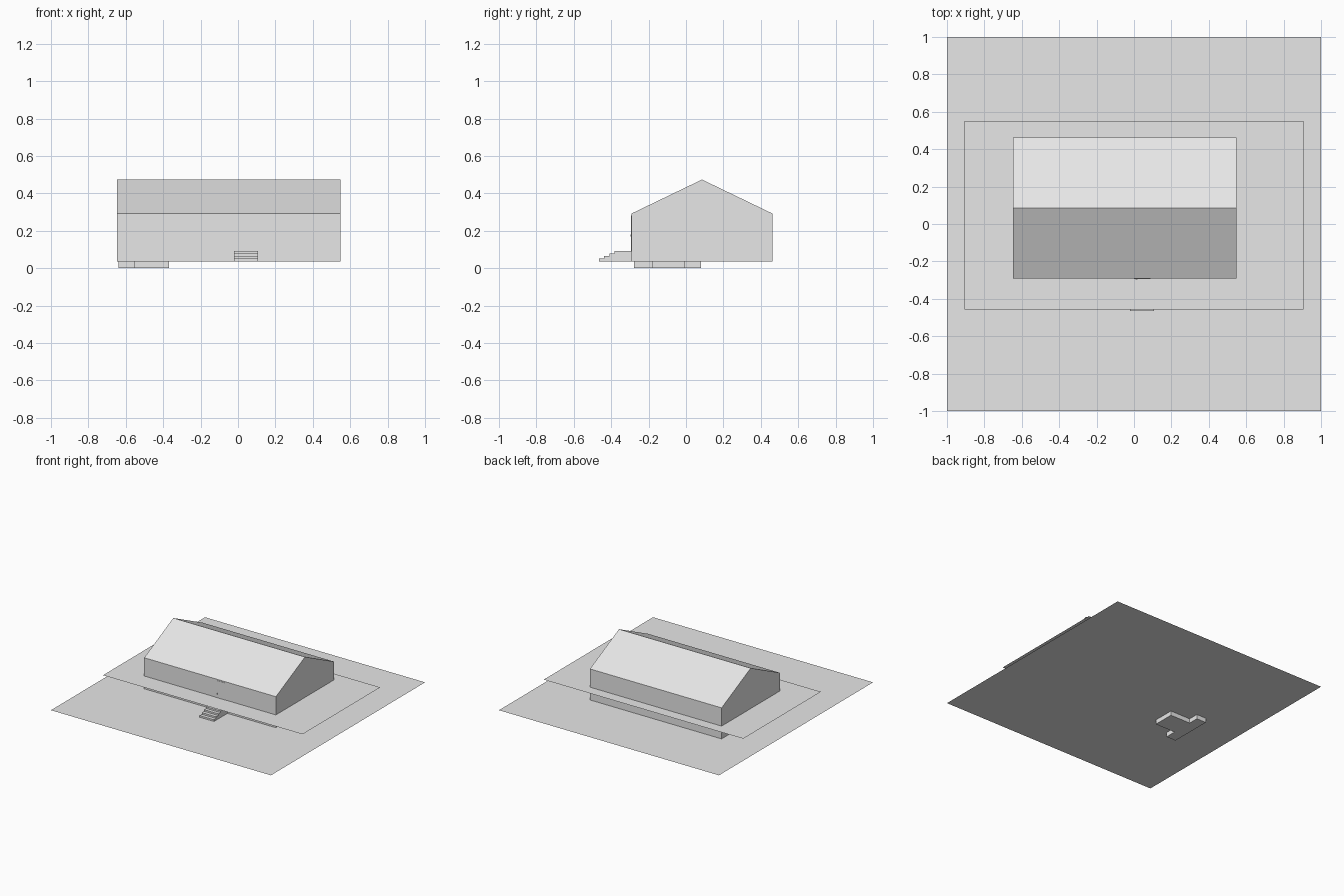
import bpy, bmesh
from mathutils import Vector

if "Cube" in bpy.data.objects:
    bpy.data.objects.remove(bpy.data.objects["Cube"])

grey = bpy.data.materials.new("plain_grey")
grey.diffuse_color = (0.8, 0.8, 0.8, 1)
grey.use_nodes = True
grey.node_tree.nodes["Principled BSDF"].inputs["Base Color"].default_value = grey.diffuse_color

GROUND = 0.037   # ground level
TERRACE = 0.142  # level of the thin inner slab


def prism(name, outline, vec=None, open_below=None):
    """Polygon swept along vec (flat sheet when vec is None)."""
    bm = bmesh.new()
    face = bm.faces.new([bm.verts.new(p) for p in outline])
    if vec:
        geo = bmesh.ops.extrude_face_region(bm, geom=[face], use_keep_orig=True)
        moved = [g for g in geo["geom"] if isinstance(g, bmesh.types.BMVert)]
        bmesh.ops.translate(bm, verts=moved, vec=Vector(vec))
        bmesh.ops.recalc_face_normals(bm, faces=bm.faces)
    if open_below is not None:
        bm.normal_update()
        low = [f for f in bm.faces
               if abs(f.normal.z) > 0.99 and f.calc_center_median().z < open_below]
        bmesh.ops.delete(bm, geom=low, context='FACES')
    mesh = bpy.data.meshes.new(name)
    bm.to_mesh(mesh)
    bm.free()
    mesh.materials.append(grey)
    ob = bpy.data.objects.new(name, mesh)
    bpy.context.collection.objects.link(ob)
    return ob


def rect(x0, x1, y0, y1, z):
    return [(x0, y0, z), (x1, y0, z), (x1, y1, z), (x0, y1, z)]


# Ground sheet and the raised inner sheet that cuts through the house
prism("ground_plane", rect(-1, 1, -1, 1, GROUND))
prism("terrace_sheet", rect(-0.907, 0.907, -0.457, 0.552, TERRACE))

# House shell: gable profile swept along x
gable = [(-0.292, GROUND), (0.463, GROUND), (0.463, 0.292),
         (0.0855, 0.474), (-0.292, 0.292)]
prism("house_shell", [(-0.648, y, z) for y, z in gable], (1.197, 0, 0),
      open_below=GROUND + 0.01)

# Front steps: stair profile swept along x
step_starts = [-0.466, -0.438, -0.410, -0.383]
rise = (0.092 - GROUND) / 4
profile = [(-0.291, GROUND), (step_starts[0], GROUND)]
for i, y in enumerate(step_starts):
    top = GROUND + rise * (i + 1)
    if i:
        profile.append((y, top - rise))
    profile.append((y, top))
profile.append((-0.291, 0.092))
prism("front_steps", [(-0.022, y, z) for y, z in profile], (0.13, 0, 0),
      open_below=GROUND + 0.005)

# Front door plate and its knob
prism("front_door", rect(0.0, 0.088, -0.294, -0.2915, 0.092), (0, 0, 0.19))
prism("door_knob", rect(0.009, 0.018, -0.298, -0.294, 0.171), (0, 0, 0.009))

# Sunken T-shaped base below the ground
base = [(-0.64, -0.277), (-0.552, -0.277), (-0.552, -0.183), (-0.368, -0.183),
        (-0.368, -0.006), (-0.552, -0.006), (-0.552, 0.079), (-0.64, 0.079)]
prism("sunken_base", [(x, y, 0) for x, y in base], (0, 0, GROUND - 0.0005))
